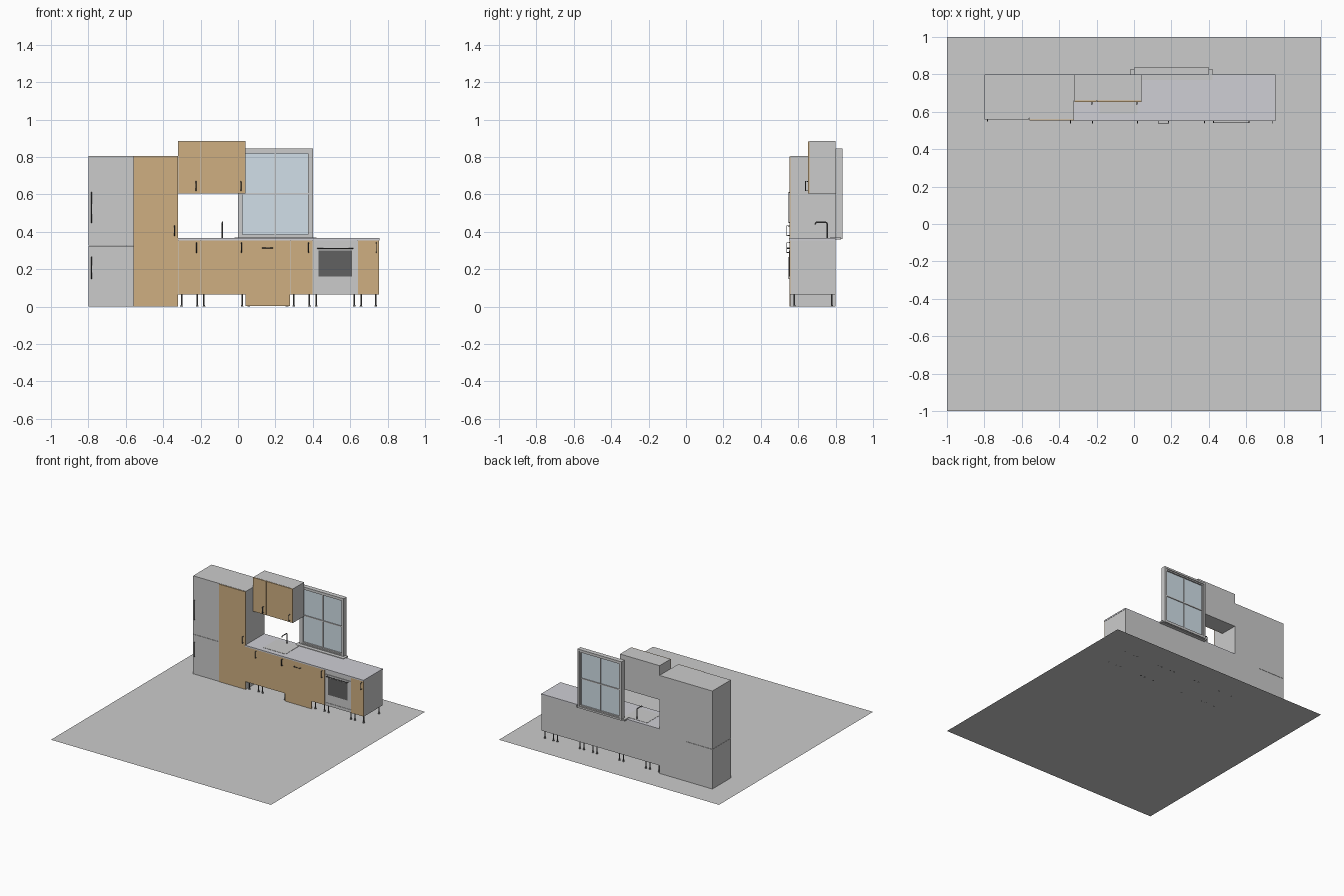
import bpy
from mathutils import Vector

if "Cube" in bpy.data.objects:
    bpy.data.objects.remove(bpy.data.objects["Cube"])


def material(name, r, g, b):
    m = bpy.data.materials.new(name)
    m.diffuse_color = (r, g, b, 1)
    m.use_nodes = True
    m.node_tree.nodes["Principled BSDF"].inputs["Base Color"].default_value = m.diffuse_color
    return m


WOOD = material("wood", 0.62, 0.43, 0.22)
DARK = material("dark_metal", 0.12, 0.12, 0.12)
GLASS = material("glass", 0.64, 0.74, 0.81)
STONE = material("worktop_stone", 0.62, 0.62, 0.66)


def box(name, x, y, z, mat=None):
    lo, hi = Vector((x[0], y[0], z[0])), Vector((x[1], y[1], z[1]))
    bpy.ops.mesh.primitive_cube_add(size=1, location=(lo + hi) / 2)
    o = bpy.context.object
    o.name = name
    o.scale = hi - lo
    bpy.ops.object.transform_apply(location=False, rotation=False)
    if mat:
        o.data.materials.append(mat)
    return o


def tube(name, points, radius, mat=None):
    c = bpy.data.curves.new(name, 'CURVE')
    c.dimensions = '3D'
    c.bevel_depth = radius
    c.bevel_resolution = 2
    c.use_fill_caps = True
    s = c.splines.new('POLY')
    s.points.add(len(points) - 1)
    for p, co in zip(s.points, points):
        p.co = (*co, 1)
    o = bpy.data.objects.new(name, c)
    bpy.context.collection.objects.link(o)
    if mat:
        c.materials.append(mat)
    return o


def handle(name, a, b, y, reach=0.014):
    # Bow handle between two (x, z) points on a front at depth y
    tube(name, [(a[0], y, a[1]), (a[0], y - reach, a[1]),
                (b[0], y - reach, b[1]), (b[0], y, b[1])], 0.0025, DARK)


def frame(name, x, y, z, t):
    box(name + "_left", (x[0], x[0] + t), y, z)
    box(name + "_right", (x[1] - t, x[1]), y, z)
    box(name + "_bottom", (x[0] + t, x[1] - t), y, (z[0], z[0] + t))
    box(name + "_top", (x[0] + t, x[1] - t), y, (z[1] - t, z[1]))


def leg(x, y):
    for part, r1, r2, z0, z1 in (("leg", 0.004, 0.004, 0.008, 0.066),
                                 ("leg_foot", 0.008, 0.004, 0, 0.01)):
        bpy.ops.mesh.primitive_cone_add(vertices=12, radius1=r1, radius2=r2,
                                        depth=z1 - z0, location=(x, y, (z0 + z1) / 2))
        o = bpy.context.object
        o.name = part
        o.data.materials.append(DARK)
        bpy.ops.object.shade_smooth_by_angle()


BACK, BODY, FRONT = 0.80, 0.56, 0.553
G = 0.001

# Floor
bpy.ops.mesh.primitive_plane_add(size=2)
bpy.context.object.name = "floor"

# Fridge with freezer below
for name, z, hz in (("freezer", (0, 0.325), (0.15, 0.265)),
                    ("fridge", (0.327, 0.805), (0.45, 0.61))):
    box(name + "_body", (-0.80, -0.56), (BODY + 0.008, BACK), z)
    box(name + "_door", (-0.80 + G, -0.56 - G), (BODY, BODY + 0.008), z)
    handle(name + "_handle", (-0.783, hz[0]), (-0.783, hz[1]), BODY, 0.01)

# Tall cupboard
box("tall_cupboard_body", (-0.56, -0.32), (BODY, BACK), (0, 0.805))
box("tall_cupboard_door", (-0.56 + G, -0.32 - G), (FRONT, BODY), (0.002, 0.803), WOOD)
handle("tall_cupboard_handle", (-0.34, 0.38), (-0.34, 0.432), FRONT)

# Wall cupboards
for x0, x1 in ((-0.32, -0.20), (-0.20, 0.04)):
    box("wall_cupboard_body", (x0, x1), (0.66, BACK), (0.605, 0.885))
    box("wall_cupboard_door", (x0 + G, x1 - G), (0.653, 0.66), (0.606, 0.884), WOOD)
    handle("wall_cupboard_handle", (x1 - 0.025, 0.62), (x1 - 0.025, 0.67), 0.653)

# Base units on legs
units = (("narrow_unit", -0.32, -0.20), ("sink_unit", -0.20, 0.04),
         ("dishwasher", 0.04, 0.28), ("drawer_unit", 0.28, 0.40),
         ("oven", 0.40, 0.64), ("end_unit", 0.64, 0.755))
for name, x0, x1 in units:
    box(name + "_body", (x0, x1), (BODY, BACK), (0.065, 0.355))
    for lx in (x0 + 0.018, x1 - 0.018):
        leg(lx, 0.78)
        if name != "dishwasher":
            leg(lx, 0.58)
    if name == "oven":
        continue
    bottom = 0.003 if name == "dishwasher" else 0.066
    box(name + "_door", (x0 + G, x1 - G), (FRONT, BODY), (bottom, 0.354), WOOD)
    if name == "dishwasher":
        handle("dishwasher_handle", (0.13, 0.314), (0.185, 0.314), FRONT)
    else:
        hx = x1 - (0.016 if name == "end_unit" else 0.022)
        handle(name + "_handle", (hx, 0.29), (hx, 0.342), FRONT)

# Oven front
box("oven_control_panel", (0.402, 0.638), (FRONT, BODY), (0.325, 0.354))
box("oven_door", (0.402, 0.638), (FRONT, BODY), (0.092, 0.322))
box("oven_lower_strip", (0.402, 0.638), (FRONT + 0.002, BODY), (0.066, 0.089))
box("oven_window", (0.43, 0.61), (FRONT - 0.0015, FRONT), (0.16, 0.30), DARK)
handle("oven_handle", (0.425, 0.312), (0.615, 0.312), FRONT, 0.012)

# Worktop, sink and tap
box("worktop", (-0.32, 0.757), (0.55, BACK), (0.355, 0.366), STONE)
box("sink_plate", (-0.185, 0.018), (0.592, 0.77), (0.366, 0.368))
tube("tap", [(-0.083, 0.755, 0.366), (-0.083, 0.755, 0.442), (-0.083, 0.752, 0.448),
             (-0.083, 0.746, 0.451), (-0.083, 0.698, 0.451), (-0.083, 0.693, 0.448),
             (-0.083, 0.691, 0.440)], 0.004, DARK)

# Window with sill, sash bars and glass
frame("window_frame", (0, 0.40), (0.80, 0.838), (0.362, 0.845), 0.015)
frame("window_sash", (0.015, 0.385), (0.806, 0.832), (0.377, 0.83), 0.01)
box("window_mullion", (0.196, 0.204), (0.81, 0.828), (0.387, 0.82))
box("window_crossbar", (0.025, 0.375), (0.811, 0.827), (0.60, 0.608))
box("window_glass", (0.02, 0.38), (0.817, 0.821), (0.382, 0.825), GLASS)
box("window_sill", (-0.02, 0.42), (0.77, 0.828), (0.358, 0.37))
